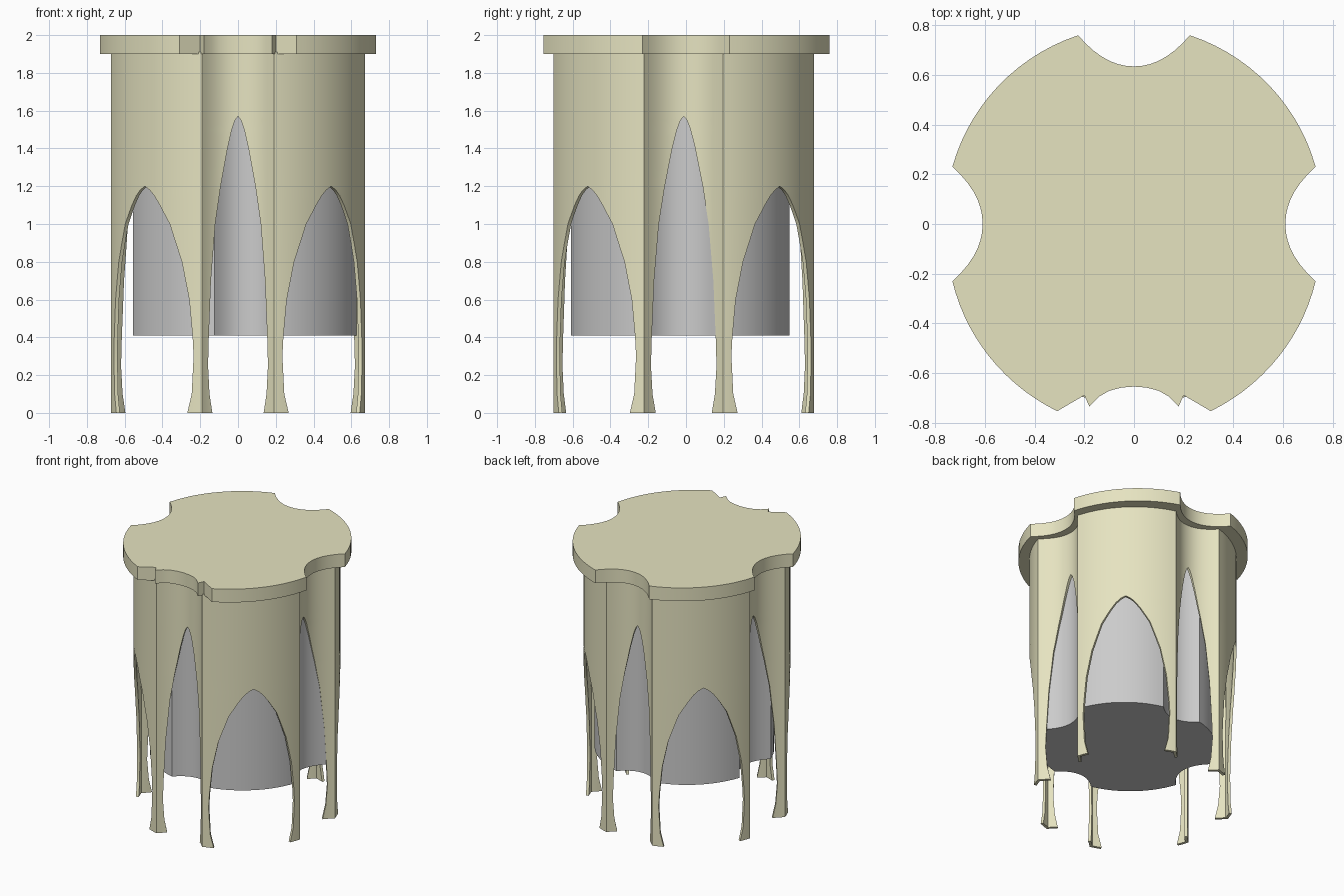
import bpy, bmesh
from math import sin, cos, radians

if "Cube" in bpy.data.objects:
    bpy.data.objects.remove(bpy.data.objects["Cube"])

tan = bpy.data.materials.new("pale_olive")
tan.diffuse_color = (0.79, 0.77, 0.53, 1)
tan.use_nodes = True
tan.node_tree.nodes["Principled BSDF"].inputs["Base Color"].default_value = tan.diffuse_color


def lerp(a, b, t):
    return a + (b - a) * t


def interp(keys, z):
    for (z0, w0), (z1, w1) in zip(keys, keys[1:]):
        if z <= z1:
            return lerp(w0, w1, (z - z0) / (z1 - z0))
    return 0.0


def panel_point(spec, k, u):
    """Point on the lobed outline: even k = hollow flute, odd k = round lobe, u in -1..1."""
    R, A, F = spec["radius"], spec["angle"], spec["floor"]
    i = k // 2
    j = (i + 1) % 4
    ox, oy = spec["shift"]
    if k % 2 == 0:
        a = radians(A[i])
        t = u * R[i] * sin(a)
        d = lerp(F[i], R[i] * cos(a), abs(u) ** 2.1)
        f = radians(90 * i)
        return (ox + d * cos(f) - t * sin(f), oy + d * sin(f) + t * cos(f))
    s = (u + 1) / 2
    f = radians(lerp(90 * i + A[i], 90 * (i + 1) - A[j], s))
    r = lerp(R[i], R[j], s)
    return (ox + r * cos(f), oy + r * sin(f))


def finish(name, bm, mat=None):
    me = bpy.data.meshes.new(name)
    bm.to_mesh(me)
    bm.free()
    ob = bpy.data.objects.new(name, me)
    bpy.context.collection.objects.link(ob)
    if mat:
        me.materials.append(mat)
    bpy.ops.object.select_all(action='DESELECT')
    ob.select_set(True)
    bpy.context.view_layer.objects.active = ob
    return ob


def prism(name, pts, z0, z1, mat=None):
    bm = bmesh.new()
    lo = [bm.verts.new((x, y, z0)) for x, y in pts]
    hi = [bm.verts.new((x, y, z1)) for x, y in pts]
    n = len(pts)
    bm.faces.new(lo[::-1])
    bm.faces.new(hi)
    for a in range(n):
        b = (a + 1) % n
        bm.faces.new((lo[a], lo[b], hi[b], hi[a]))
    ob = finish(name, bm, mat)
    bpy.ops.object.shade_smooth_by_angle(angle=radians(30))
    return ob


def outline(spec, special=None):
    pts = []
    for k in range(8):
        if special and k in special:
            pts.append(panel_point(spec, k, -1))
            pts += special[k]
            continue
        n = 14
        pts += [panel_point(spec, k, -1 + 2 * s / n) for s in range(n)]
    return pts


# top plate, with the small spurs in its front flute
plate = dict(radius=[.767, .793, .767, .815], angle=[17.5, 16.5, 17.5, 22.3],
             floor=[.61, .635, .61, .655], shift=(0, 0))
half = [(.2, -.69), (.18, -.735), (.14, -.695), (.1, -.672), (.05, -.659)]
front = [(-x, y) for x, y in half] + [(0, -.655)] + half[::-1]
prism("top_plate", outline(plate, {6: front}), 1.9, 2.0, tan)

# grey inner core
core = dict(radius=[.62, .60, .62, .60], angle=[17.5, 15.5, 17.5, 15.5],
            floor=[.50, .50, .50, .50], shift=(.035, -.03))
prism("inner_core", outline(core), .41, 1.91)

# fluted outer shell with arched openings that leave eight flared legs
shell = dict(radius=[.703, .715, .703, .715], angle=[17.3, 15.5, 17.3, 15.5],
             floor=[.555, .59, .555, .59], shift=(0, -.012))
flute_arch = [(0, .71), (.1, .79), (.25, .83), (.4, .81), (.7, .75), (1, .63),
              (1.2, .48), (1.4, .29), (1.5, .17), (1.55, .08), (1.57, 0)]
lobe_arch = [(0, .77), (.1, .84), (.3, .87), (.4, .855), (.6, .80), (.8, .68),
             (1, .475), (1.1, .295), (1.15, .19), (1.18, .1), (1.2, 0)]
levels = [0, .05, .1, .18, .25, .3, .4, .5, .6, .7, .8, .9, 1, 1.05, 1.1, 1.15,
          1.18, 1.2, 1.3, 1.4, 1.46, 1.5, 1.55, 1.57, 1.75, 1.91]
COLS = 8
bm = bmesh.new()
for k in range(8):
    arch = lobe_arch if k % 2 else flute_arch
    for side in (-1, 1):
        rows = []
        for z in levels:
            w = interp(arch, z)
            us = [side * lerp(w, 1, c / COLS) for c in range(COLS + 1)]
            rows.append([bm.verts.new((*panel_point(shell, k, u), z)) for u in sorted(us)])
        for r0, r1 in zip(rows, rows[1:]):
            for c in range(COLS):
                bm.faces.new((r0[c], r0[c + 1], r1[c + 1], r1[c]))
bmesh.ops.remove_doubles(bm, verts=bm.verts, dist=1e-5)
ob = finish("arched_shell", bm, tan)
solid = ob.modifiers.new("thickness", 'SOLIDIFY')
solid.thickness = .02
solid.offset = -1
bpy.ops.object.modifier_apply(modifier=solid.name)
bpy.ops.object.shade_smooth_by_angle(angle=radians(35))
